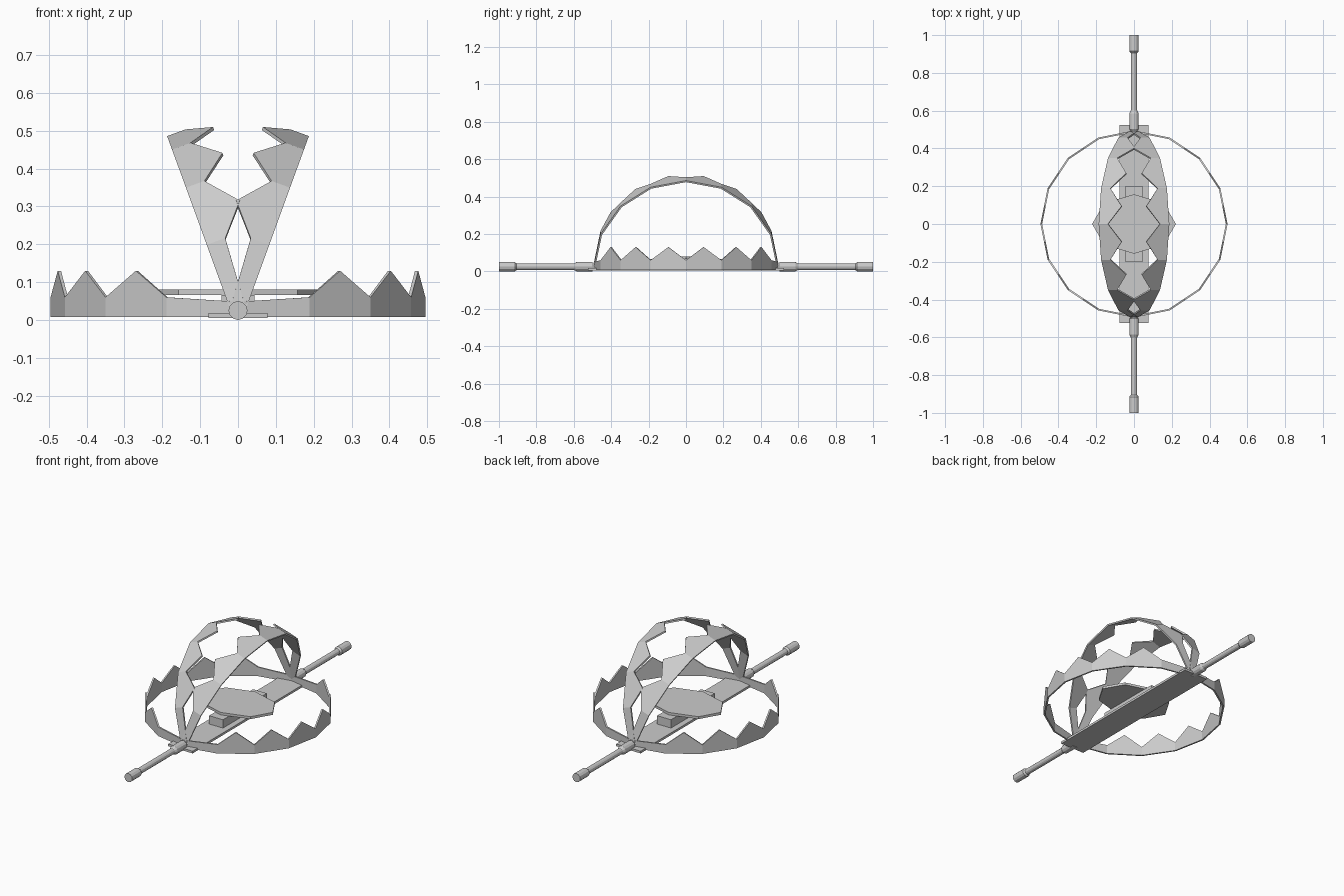
import bpy
import bmesh
from math import cos, sin, pi, radians

old = bpy.data.objects.get("Cube")
if old:
    bpy.data.objects.remove(old, do_unlink=True)

steel = bpy.data.materials.new("grey_steel")
steel.use_nodes = True
steel.diffuse_color = (0.6, 0.6, 0.6, 1)
steel.node_tree.nodes["Principled BSDF"].inputs["Base Color"].default_value = steel.diffuse_color

PIVOT = 0.027  # height of the jaw hinge and spring axis


def finish(name, bm, location=(0, 0, 0)):
    bmesh.ops.recalc_face_normals(bm, faces=bm.faces[:])
    mesh = bpy.data.meshes.new(name)
    bm.to_mesh(mesh)
    bm.free()
    mesh.materials.append(steel)
    obj = bpy.data.objects.new(name, mesh)
    obj.location = location
    bpy.context.collection.objects.link(obj)
    return obj


def box(name, size, location):
    bm = bmesh.new()
    bmesh.ops.create_cube(bm, size=1)
    bmesh.ops.scale(bm, vec=size, verts=bm.verts)
    return finish(name, bm, location)


def jaw(name, side, lift):
    """Half ring of eight flat segments, six of them carrying a tooth."""
    bottom, top, tip, end = -0.019, 0.033, 0.103, 0.021
    outer, inner = 0.495, 0.486
    corners = [(cos(a), sin(a)) for a in (pi * (i / 8 - 0.5) for i in range(9))]
    profile = []
    for i, (cx, cy) in enumerate(corners):
        profile.append((cx, cy, end if i in (0, 8) else top))
        if 0 < i < 7:
            nx, ny = corners[i + 1]
            profile.append(((cx + nx) / 2, (cy + ny) / 2, tip))
    bm = bmesh.new()
    rings = []
    for x, y, high in profile:
        rings.append([bm.verts.new((side * r * x, r * y, z))
                      for r, z in ((outer, bottom), (outer, high),
                                   (inner, high), (inner, bottom))])
    for a, b in zip(rings, rings[1:]):
        for k in range(4):
            n = (k + 1) % 4
            bm.faces.new((a[k], a[n], b[n], b[k]))
    bm.faces.new(rings[0])
    bm.faces.new(rings[-1])
    obj = finish(name, bm, (0, 0, PIVOT))
    obj.rotation_euler.y = -side * radians(lift)


def lathe_y(name, stations, sides, side):
    """Round bar along y from (y, radius) stations."""
    bm = bmesh.new()
    rings = [[bm.verts.new((r * cos(2 * pi * k / sides), side * y, r * sin(2 * pi * k / sides)))
              for k in range(sides)] for y, r in stations]
    for a, b in zip(rings, rings[1:]):
        for k in range(sides):
            n = (k + 1) % sides
            bm.faces.new((a[k], a[n], b[n], b[k]))
    bm.faces.new(rings[0])
    bm.faces.new(rings[-1])
    finish(name, bm, (0, 0, PIVOT - 0.002))


# Jaws: two lying flat, two raised
for side, word in ((1, "left"), (-1, "right")):
    jaw("flat_jaw_" + word, side, 0)
    jaw("raised_jaw_" + word, side, 70)

# Side bars with collars at both ends
bar = [(0.5, 0.025), (0.585, 0.025), (0.6, 0.017), (0.905, 0.017), (0.915, 0.025), (1.0, 0.025)]
for side, word in ((-1, "front"), (1, "back")):
    lathe_y("bar_" + word, bar, 12, side)

# Base strip and the block carrying the pan
box("base_strip", (0.156, 1.05, 0.013), (0, 0, 0.0115))
box("pan_block", (0.088, 0.4, 0.048), (0, 0, 0.042))

# Eight-sided trigger pan
bm = bmesh.new()
bmesh.ops.create_cone(bm, cap_ends=True, segments=8, radius1=1, radius2=1, depth=0.014)
bmesh.ops.scale(bm, vec=(0.222, 0.157, 1), verts=bm.verts)
finish("trigger_pan", bm, (0, 0, 0.073))
